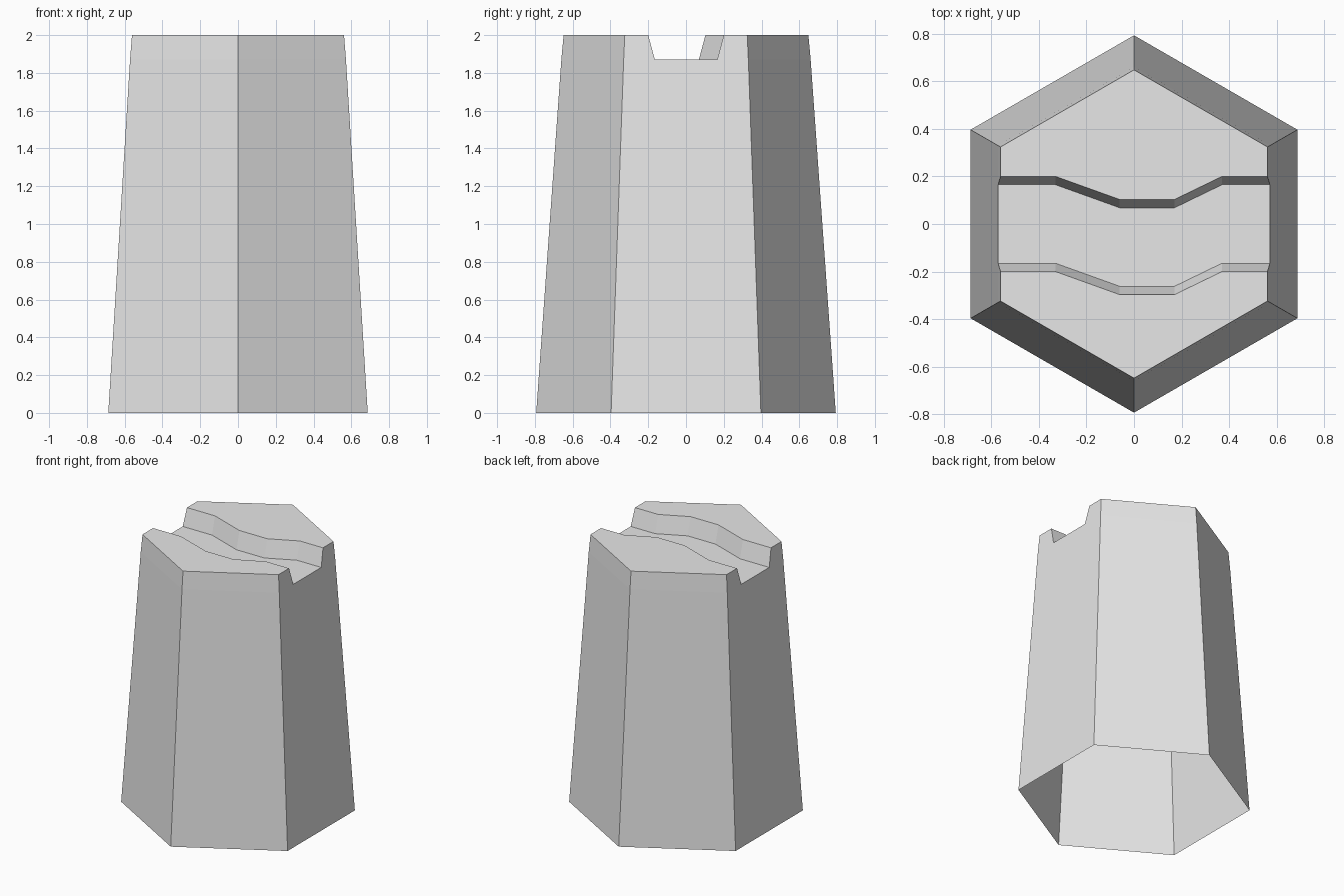
import bpy, bmesh, math

cube = bpy.data.objects.get("Cube")
if cube:
    bpy.data.objects.remove(cube, do_unlink=True)

BASE_R, SHOULDER_R, TOP_R = 0.793, 0.66, 0.648
SHOULDER_Z, TOP_Z = 1.87, 2.0

stone = bpy.data.materials.new("light_grey")
stone.use_nodes = True
grey = (0.8, 0.8, 0.8, 1)
stone.diffuse_color = grey
stone.node_tree.nodes["Principled BSDF"].inputs["Base Color"].default_value = grey

bm = bmesh.new()


def hexagon(radius, z):
    """Ring of corners, counter-clockwise from the front corner at +x."""
    angles = [math.radians(-30 + 60 * i) for i in range(6)]
    return [bm.verts.new((radius * math.cos(a), radius * math.sin(a), z)) for a in angles]


def channel_edge(radius, z, offset):
    """Winding edge of the channel, running from -x to +x."""
    side = radius * math.cos(math.radians(30))
    path = [(-side, 0), (-0.33, 0), (-0.06, -0.097), (0.17, -0.097), (0.37, 0), (side, 0)]
    return [bm.verts.new((x, y + offset, z)) for x, y in path]


def strip(edge_a, edge_b):
    """Row of quads between two edges with matching points."""
    for i in range(len(edge_a) - 1):
        bm.faces.new((edge_a[i], edge_a[i + 1], edge_b[i + 1], edge_b[i]))


base = hexagon(BASE_R, 0)
shoulder = hexagon(SHOULDER_R, SHOULDER_Z)
top = hexagon(TOP_R, TOP_Z)
floor_front = channel_edge(SHOULDER_R, SHOULDER_Z, -0.165)
floor_back = channel_edge(SHOULDER_R, SHOULDER_Z, 0.165)
rim_front = channel_edge(TOP_R, TOP_Z, -0.2)
rim_back = channel_edge(TOP_R, TOP_Z, 0.2)

# Four slanted side walls and their shoulders, open underneath
for i in (1, 2, 4, 5):
    j = (i + 1) % 6
    bm.faces.new((base[i], base[j], shoulder[j], shoulder[i]))
    bm.faces.new((shoulder[i], shoulder[j], top[j], top[i]))

# Two walls notched by the ends of the channel
for f, b, end in ((0, 1, -1), (4, 3, 0)):
    bm.faces.new((base[f], base[b], shoulder[b], floor_back[end], floor_front[end], shoulder[f]))
    bm.faces.new((shoulder[f], floor_front[end], rim_front[end], top[f]))
    bm.faces.new((floor_back[end], shoulder[b], top[b], rim_back[end]))

# Channel floor and its sloped sides
strip(floor_front, floor_back)
strip(rim_front, floor_front)
strip(floor_back, rim_back)

# Flat top on both sides of the channel
bm.faces.new(top[1:4] + rim_back)
bm.faces.new([top[4], top[5], top[0]] + rim_front[::-1])

bmesh.ops.recalc_face_normals(bm, faces=bm.faces)
mesh = bpy.data.meshes.new("hexagonal_pillar")
bm.to_mesh(mesh)
bm.free()
mesh.materials.append(stone)
pillar = bpy.data.objects.new("hexagonal_pillar", mesh)
bpy.context.collection.objects.link(pillar)
